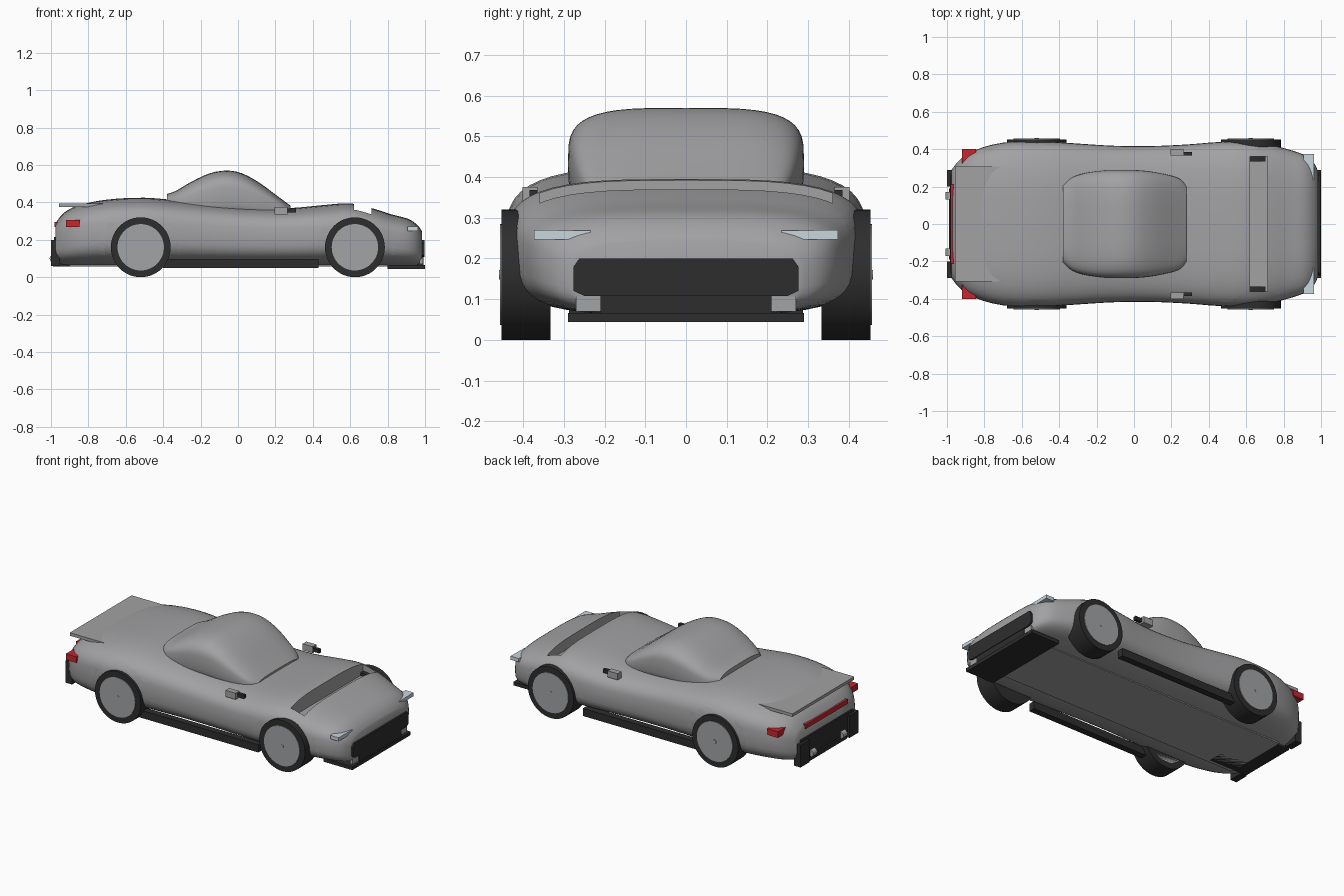
import bpy, bmesh, math

if "Cube" in bpy.data.objects:
    bpy.data.objects.remove(bpy.data.objects["Cube"])

def mat(name, rgb):
    m = bpy.data.materials.new(name)
    m.diffuse_color = (*rgb, 1)
    m.use_nodes = True
    m.node_tree.nodes["Principled BSDF"].inputs["Base Color"].default_value = m.diffuse_color
    return m

GREY = mat("body_grey", (0.36, 0.36, 0.37))
RIM = mat("rim_grey", (0.36, 0.37, 0.38))
BLACK = mat("black_trim", (0.027, 0.027, 0.027))
RED = mat("lamp_red", (0.55, 0.02, 0.03))
PALE = mat("headlamp_pale", (0.58, 0.68, 0.74))

def finish(name, bm, material, angle=None):
    bmesh.ops.recalc_face_normals(bm, faces=bm.faces)
    me = bpy.data.meshes.new(name)
    bm.to_mesh(me)
    bm.free()
    me.materials.append(material)
    ob = bpy.data.objects.new(name, me)
    bpy.context.collection.objects.link(ob)
    bpy.ops.object.select_all(action='DESELECT')
    ob.select_set(True)
    bpy.context.view_layer.objects.active = ob
    if angle:
        bpy.ops.object.shade_smooth_by_angle(angle=math.radians(angle))
    return ob

def box(name, x0, x1, y0, y1, z0, z1, material):
    bm = bmesh.new()
    bmesh.ops.create_cube(bm, size=1)
    for v in bm.verts:
        v.co = ((x0 + x1) / 2 + v.co.x * (x1 - x0), (y0 + y1) / 2 + v.co.y * (y1 - y0),
                (z0 + z1) / 2 + v.co.z * (z1 - z0))
    return finish(name, bm, material)

def prism(name, pts, place, a, b, material):
    """Extrude a 2D outline between two offsets along the remaining axis."""
    bm = bmesh.new()
    lo = [bm.verts.new(place(p, a)) for p in pts]
    hi = [bm.verts.new(place(p, b)) for p in pts]
    bm.faces.new(lo)
    bm.faces.new(hi)
    for i in range(len(pts)):
        j = (i + 1) % len(pts)
        bm.faces.new((lo[i], lo[j], hi[j], hi[i]))
    return finish(name, bm, material)

def cylinder(name, x, y, z, r, depth, material, seg=48, angle=30):
    bm = bmesh.new()
    bmesh.ops.create_cone(bm, cap_ends=True, segments=seg, radius1=r, radius2=r, depth=depth)
    for v in bm.verts:
        v.co = (x + v.co.x, y + v.co.z, z + v.co.y)
    return finish(name, bm, material, angle)

def spline(rows, per):
    """Smoothly resample rows of numbers (Catmull-Rom)."""
    out = []
    for i in range(len(rows) - 1):
        p = [rows[max(i - 1, 0)], rows[i], rows[i + 1], rows[min(i + 2, len(rows) - 1)]]
        for k in range(per):
            t = k / per
            out.append([0.5 * (2 * b + (c - a) * t + (2 * a - 5 * b + 4 * c - d) * t * t
                               + (3 * b - a - 3 * c + d) * t ** 3) for a, b, c, d in zip(*p)])
    return out + [list(rows[-1])]

def loft(name, stations, power, material, seg=48):
    """Rounded-box sections from (x, half width, bottom, top)."""
    bm = bmesh.new()
    rings = []
    for x, w, z0, z1 in stations:
        ring = []
        for i in range(seg):
            a = 2 * math.pi * i / seg
            c, s = math.cos(a), math.sin(a)
            ring.append(bm.verts.new((x, w * math.copysign(abs(c) ** (2 / power), c),
                (z0 + z1) / 2 + (z1 - z0) / 2 * math.copysign(abs(s) ** (2 / power), s))))
        rings.append(ring)
    for r, q in zip(rings, rings[1:]):
        for i in range(seg):
            j = (i + 1) % seg
            bm.faces.new((r[i], r[j], q[j], q[i]))
    bm.faces.new(rings[0])
    bm.faces.new(rings[-1])
    return finish(name, bm, material, 35)

def cut(ob, cutter):
    mod = ob.modifiers.new("cut", 'BOOLEAN')
    mod.operation = 'DIFFERENCE'
    mod.solver = 'EXACT'
    mod.object = cutter
    bpy.context.view_layer.objects.active = ob
    bpy.ops.object.modifier_apply(modifier=mod.name)
    bpy.data.objects.remove(cutter)

AXLES = {"rear": -0.52, "front": 0.625}

# Body shell with arches cut right across and an open slot in the hood
body_rows = [(-0.975, 0.29, 0.07, 0.29), (-0.93, 0.345, 0.062, 0.345), (-0.85, 0.395, 0.06, 0.385),
             (-0.7, 0.435, 0.06, 0.415), (-0.5, 0.442, 0.06, 0.425), (-0.3, 0.43, 0.06, 0.408),
             (-0.1, 0.418, 0.06, 0.387), (0.1, 0.417, 0.06, 0.373), (0.28, 0.425, 0.06, 0.37),
             (0.45, 0.438, 0.06, 0.385), (0.6, 0.44, 0.06, 0.395), (0.72, 0.425, 0.06, 0.368),
             (0.82, 0.4, 0.06, 0.336), (0.91, 0.37, 0.06, 0.312), (0.96, 0.33, 0.062, 0.278),
             (0.985, 0.28, 0.066, 0.243)]
body = loft("body_shell", spline(body_rows, 3), 3.4, GREY)
for end, ax in AXLES.items():
    cut(body, cylinder(end + "_arch_cutter", ax, 0, 0.16, 0.203, 1.2, GREY, 64))
cut(body, box("hood_slot_cutter", 0.62, 0.715, -0.36, 0.36, 0.3, 0.5, GREY))
body.select_set(True)
bpy.context.view_layer.objects.active = body
bpy.ops.object.shade_smooth_by_angle(angle=math.radians(35))

# Flat floor between the wheels
box("floor_pan", -0.9, 0.9, -0.21, 0.21, 0.058, 0.066, GREY)

# Canopy
canopy_rows = [(-0.38, 0.21, 0.445), (-0.33, 0.25, 0.463), (-0.25, 0.275, 0.51), (-0.15, 0.288, 0.556),
               (-0.06, 0.29, 0.57), (0.02, 0.288, 0.556), (0.11, 0.278, 0.508), (0.2, 0.258, 0.442),
               (0.25, 0.238, 0.405), (0.282, 0.205, 0.382)]
# Sections reach below the deck, so the visible part is the upper half
loft("canopy", spline([(x, w, 0.30, z) for x, w, z in canopy_rows], 3), 3.6, GREY)

# Rear wing
box("rear_wing", -0.957, -0.63, -0.308, 0.308, 0.375, 0.394, GREY)

# Wheels, sills, mirrors, lamps
for side, s in (("right", -1), ("left", 1)):
    def sbox(name, x0, x1, y0, y1, z0, z1, m):
        box(side + "_" + name, x0, x1, min(s * y0, s * y1), max(s * y0, s * y1), z0, z1, m)
    for end, ax in AXLES.items():
        n = f"{side}_{end}_"
        cylinder(n + "tyre", ax, s * 0.393, 0.16, 0.16, 0.12, BLACK)
        cylinder(n + "rim", ax, s * 0.395, 0.16, 0.124, 0.124, RIM)
        cylinder(n + "hub", ax, s * 0.457, 0.16, 0.012, 0.004, RIM, 12)
    sbox("sill", -0.4, 0.43, 0.37, 0.412, 0.05, 0.098, BLACK)
    sbox("mirror", 0.195, 0.265, 0.365, 0.402, 0.335, 0.375, GREY)
    sbox("mirror_arm", 0.265, 0.31, 0.365, 0.385, 0.345, 0.368, BLACK)
    sbox("tail_lamp", -0.92, -0.845, 0.31, 0.40, 0.268, 0.306, RED)
    sbox("rear_bumper_block", -1.0, -0.955, 0.2, 0.288, 0.06, 0.2, BLACK)
    cylinder(side + "_exhaust", -0.985, s * 0.15, 0.1, 0.022, 0.04, RIM, 16)
    # Headlamp wedge tapering inward
    lamp = [(0.235, 0.262), (0.235, 0.268), (0.373, 0.27), (0.373, 0.247), (0.285, 0.247)]
    prism(side + "_headlamp", lamp, lambda p, x, s=s: (x, s * p[0], p[1]), 0.905, 0.962, PALE)
    sbox("intake_vent", 0.97, 0.988, 0.21, 0.27, 0.07, 0.106, RIM)

# Tail trim
box("tail_light_bar", -0.982, -0.955, -0.21, 0.21, 0.268, 0.295, RED)
box("rear_bumper", -0.985, -0.955, -0.26, 0.26, 0.09, 0.215, BLACK)
box("rear_diffuser", -0.99, -0.72, -0.19, 0.19, 0.058, 0.085, BLACK)

# Nose grille and splitter
grille = [(-0.276, 0.12), (-0.276, 0.18), (-0.262, 0.2), (0.262, 0.2), (0.276, 0.18),
          (0.276, 0.12), (0.25, 0.108), (-0.25, 0.108)]
prism("grille", grille, lambda p, x: (x, p[0], p[1]), 0.955, 0.996, BLACK)
box("grille_lower", 0.96, 0.992, -0.21, 0.21, 0.06, 0.115, BLACK)
box("front_splitter", 0.8, 1.0, -0.29, 0.29, 0.044, 0.066, BLACK)
